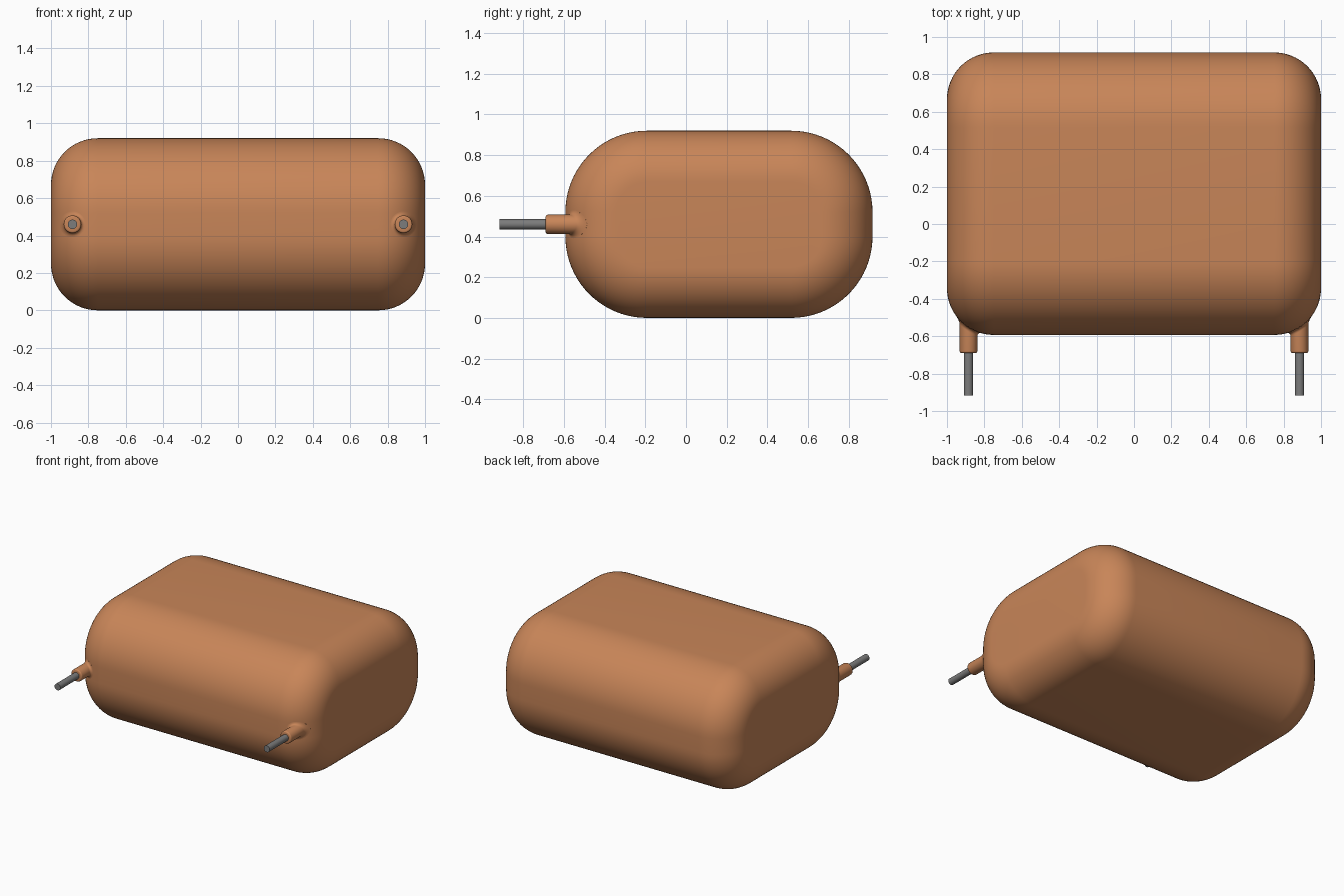
import bpy
import bmesh
from math import sin, cos, pi, sqrt

HALF_X, FRONT, BACK, HEIGHT = 1.0, -0.593, 0.917, 0.92
SIDE_R, END_R = 0.40, 0.25          # long-edge radius, end-edge radius
LEAD_X, LEAD_Z = 0.885, 0.46
SLEEVE_R, SLEEVE_TIP = 0.047, -0.69
WIRE_R, WIRE_TIP = 0.025, -0.917
FILLET = 0.022

cube = bpy.data.objects.get("Cube")
if cube:
    bpy.data.objects.remove(cube, do_unlink=True)


def material(name, color):
    mat = bpy.data.materials.new(name)
    mat.use_nodes = True
    mat.diffuse_color = color
    mat.node_tree.nodes["Principled BSDF"].inputs["Base Color"].default_value = color
    return mat


def loft(name, rings, mat):
    """Skin closed rings of points, cap both ends and shade smooth."""
    bm = bmesh.new()
    loops = [[bm.verts.new(p) for p in ring] for ring in rings]
    n = len(loops[0])
    for a, b in zip(loops, loops[1:]):
        for i in range(n):
            j = (i + 1) % n
            bm.faces.new((a[i], a[j], b[j], b[i]))
    bm.faces.new(loops[0])
    bm.faces.new(loops[-1])
    bmesh.ops.recalc_face_normals(bm, faces=bm.faces)
    mesh = bpy.data.meshes.new(name)
    bm.to_mesh(mesh)
    bm.free()
    mesh.materials.append(mat)
    obj = bpy.data.objects.new(name, mesh)
    bpy.context.collection.objects.link(obj)
    bpy.ops.object.select_all(action='DESELECT')
    obj.select_set(True)
    bpy.context.view_layer.objects.active = obj
    bpy.ops.object.shade_smooth_by_angle()
    return obj


def body_ring(x, inset, steps=20):
    """Rounded rectangle across the body, shrunk evenly by inset."""
    r = SIDE_R - inset
    corners = [(BACK - SIDE_R, HEIGHT - SIDE_R), (FRONT + SIDE_R, HEIGHT - SIDE_R),
               (FRONT + SIDE_R, SIDE_R), (BACK - SIDE_R, SIDE_R)]
    ring = []
    for q, (y, z) in enumerate(corners):
        for k in range(steps + 1):
            a = (q + k / steps) * pi / 2
            ring.append((x, y + r * cos(a), z + r * sin(a)))
    return ring


def front_surface(x):
    """Y of the body's front at mid height."""
    d = min(max(0, abs(x) - (HALF_X - END_R)), END_R)
    return FRONT + END_R - sqrt(END_R ** 2 - d ** 2)


def lead_ring(x, radius, y=None, offset=0.0, sides=32):
    """Circle round a lead, flat at y or following the body's front."""
    ring = []
    for k in range(sides):
        a = 2 * pi * k / sides
        px = x + radius * cos(a)
        py = front_surface(px) - offset if y is None else y
        ring.append((px, py, LEAD_Z + radius * sin(a)))
    return ring


copper = material("copper_coating", (0.578, 0.235, 0.098, 1))
steel = material("grey_wire", (0.2, 0.2, 0.2, 1))

# Body with rounded ends
angles = [k / 16 * pi / 2 for k in range(17)]
sections = [(HALF_X - END_R + END_R * cos(a), END_R * (1 - sin(a))) for a in angles]
sections += [(-x, inset) for x, inset in reversed(sections)]
loft("body", [body_ring(x, inset) for x, inset in sections], copper)

# Sleeves flaring into the body, with a wire in each
for side, sx in (("left", 1), ("right", -1)):
    x = sx * LEAD_X
    rings = [lead_ring(x, SLEEVE_R + FILLET, offset=-0.02)]
    for k in range(7):
        t = k / 6 * pi / 2
        rings.append(lead_ring(x, SLEEVE_R + FILLET * (1 - sin(t)),
                               offset=FILLET * (1 - cos(t))))
    for k in range(5):
        t = k / 4 * pi / 2
        rings.append(lead_ring(x, SLEEVE_R - 0.01 * (1 - cos(t)),
                               y=SLEEVE_TIP + 0.01 * (1 - sin(t))))
    loft(side + "_sleeve", rings, copper)
    loft(side + "_wire", [lead_ring(x, WIRE_R, y=SLEEVE_TIP + 0.03),
                          lead_ring(x, WIRE_R, y=WIRE_TIP)], steel)
